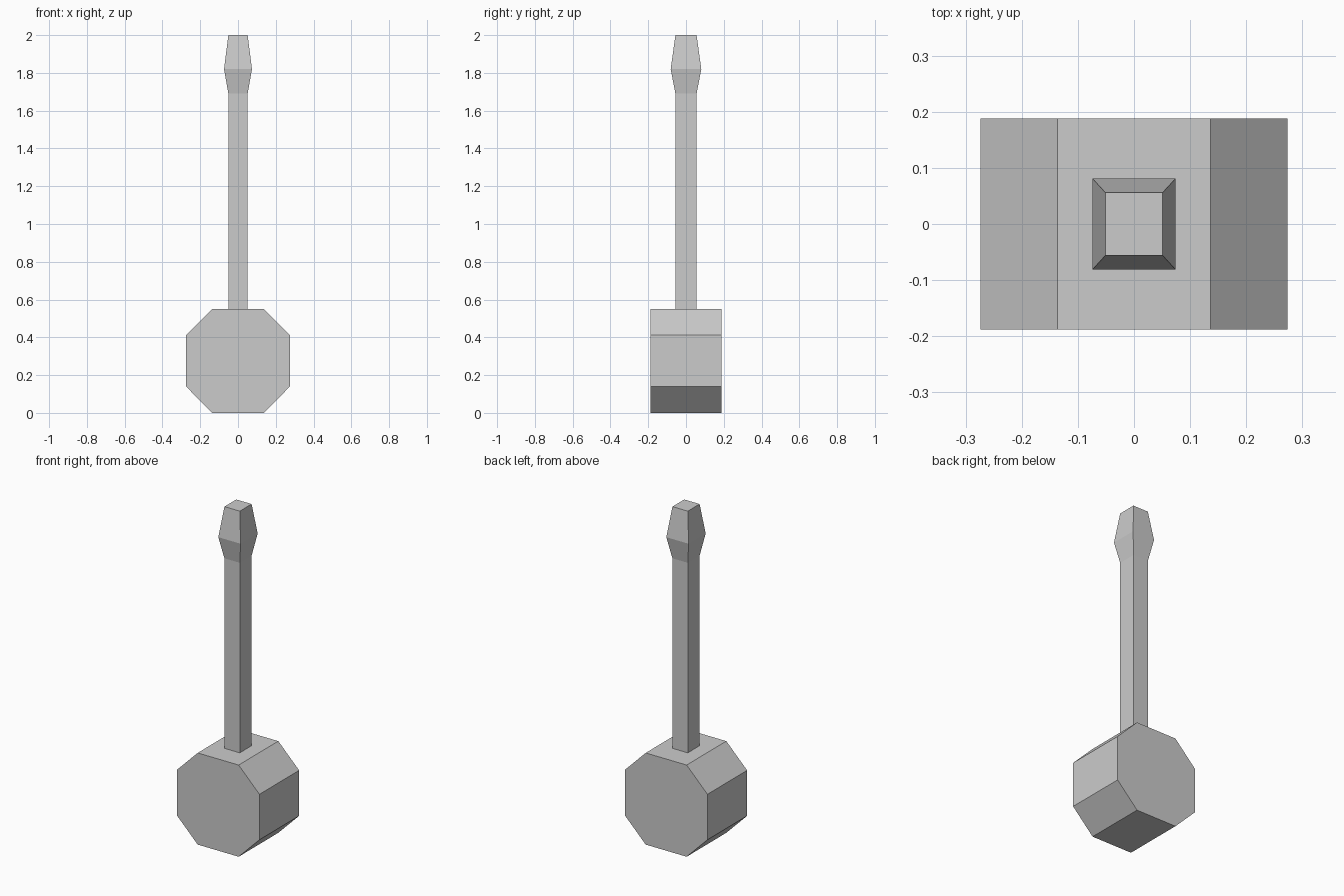
import bpy, bmesh

if "Cube" in bpy.data.objects:
    bpy.data.objects.remove(bpy.data.objects["Cube"])


def loft(name, rings):
    """Join a stack of matching rings with flat quads and cap both ends."""
    bm = bmesh.new()
    loops = [[bm.verts.new(p) for p in ring] for ring in rings]
    n = len(loops[0])
    for a, b in zip(loops, loops[1:]):
        for i in range(n):
            j = (i + 1) % n
            bm.faces.new((a[i], a[j], b[j], b[i]))
    bm.faces.new(loops[0][::-1])
    bm.faces.new(loops[-1])
    bmesh.ops.recalc_face_normals(bm, faces=bm.faces)
    mesh = bpy.data.meshes.new(name)
    bm.to_mesh(mesh)
    bm.free()
    obj = bpy.data.objects.new(name, mesh)
    bpy.context.collection.objects.link(obj)
    return obj


def rect(hx, hy, z):
    return [(-hx, -hy, z), (hx, -hy, z), (hx, hy, z), (-hx, hy, z)]


# Octagonal head, extruded front to back
R, C, MID, DEPTH = 0.274, 0.136, 0.275, 0.188
octagon = [(C, -R), (R, -C), (R, C), (C, R), (-C, R), (-R, C), (-R, -C), (-C, -R)]
loft("head", [[(x, y, MID + z * MID / R) for x, z in octagon] for y in (-DEPTH, DEPTH)])

# Square handle that flares into a faceted pommel
loft("handle", [rect(0.051, 0.056, 0.55), rect(0.051, 0.056, 1.69),
                rect(0.074, 0.081, 1.82), rect(0.051, 0.056, 2.0)])
